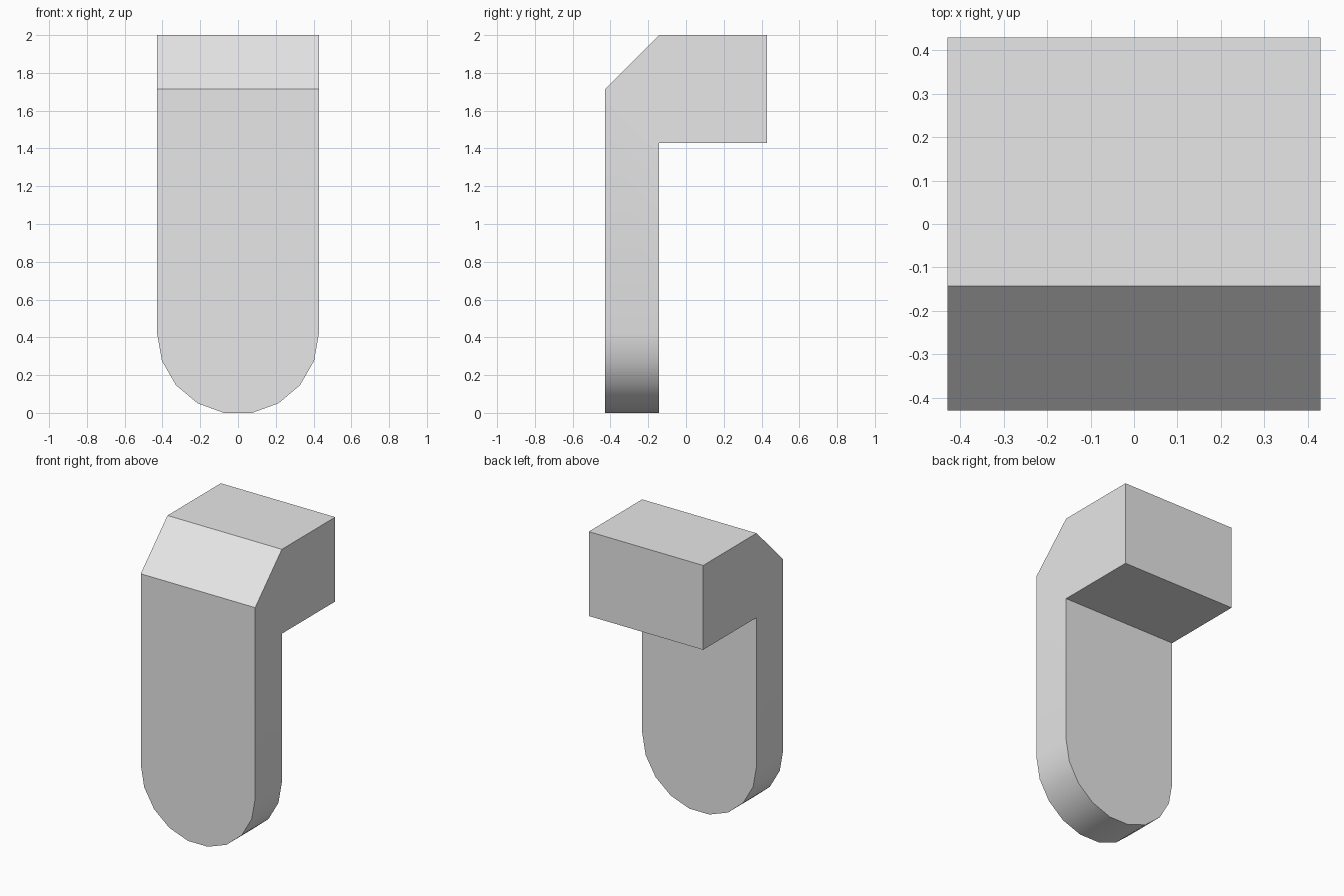
import bpy, bmesh, math
from mathutils import Vector

if "Cube" in bpy.data.objects:
    bpy.data.objects.remove(bpy.data.objects["Cube"], do_unlink=True)

U = 2 / 7           # module: leg thickness
R = 1.5 * U         # half width and radius of the rounded foot

grey = bpy.data.materials.new("light_grey")
grey.use_nodes = True
grey.diffuse_color = (0.8, 0.8, 0.8, 1)
grey.node_tree.nodes["Principled BSDF"].inputs["Base Color"].default_value = (0.8, 0.8, 0.8, 1)

# Side profile (y, z): leg, overhanging head and chamfered front edge
profile = [(-R, 0), (-R + U, 0), (-R + U, 5 * U), (R, 5 * U),
           (R, 7 * U), (-R + U, 7 * U), (-R, 6 * U)]
bm = bmesh.new()
face = bm.faces.new([bm.verts.new((-R, y, z)) for y, z in profile])
out = bmesh.ops.extrude_face_region(bm, geom=[face])
bmesh.ops.translate(bm, vec=(2 * R, 0, 0),
                    verts=[v for v in out["geom"] if isinstance(v, bmesh.types.BMVert)])

# Round the foot: slice away the corners along nine equal facets
center_z = R * math.sin(math.radians(80))
arc = [Vector((R * math.cos(math.radians(a)), 0, center_z - R * math.sin(math.radians(a))))
       for a in range(0, 81, 20)]
for side in (-1, 1):
    for a, b in zip(arc, arc[1:]):
        edge = b - a
        normal = Vector((-edge.z * side, 0, edge.x))
        cut = bmesh.ops.bisect_plane(bm, geom=bm.verts[:] + bm.edges[:] + bm.faces[:],
                                     plane_co=(a.x * side, 0, a.z), plane_no=normal,
                                     clear_outer=True)
        rim = [e for e in cut["geom_cut"] if isinstance(e, bmesh.types.BMEdge)]
        bmesh.ops.holes_fill(bm, edges=rim)

bmesh.ops.remove_doubles(bm, verts=bm.verts[:], dist=0.0001)
bmesh.ops.recalc_face_normals(bm, faces=bm.faces[:])
mesh = bpy.data.meshes.new("hooked_bracket")
bm.to_mesh(mesh)
bm.free()
mesh.materials.append(grey)
bracket = bpy.data.objects.new("hooked_bracket", mesh)
bpy.context.collection.objects.link(bracket)

# Smooth foot, sharp corners elsewhere
bpy.ops.object.select_all(action="DESELECT")
bracket.select_set(True)
bpy.context.view_layer.objects.active = bracket
bpy.ops.object.shade_smooth_by_angle(angle=math.radians(30))
